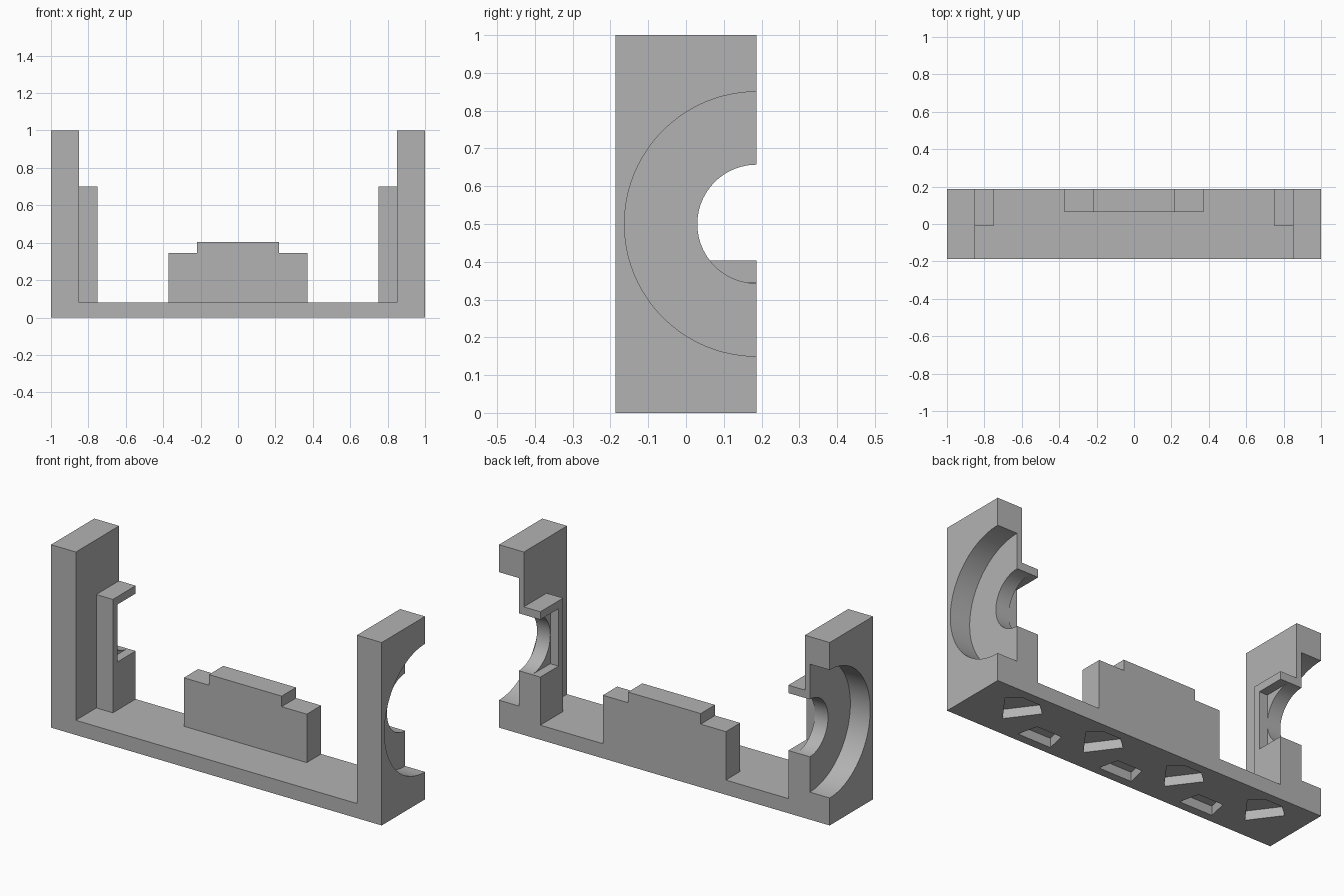
import bpy
import bmesh
import math

D = 0.187          # half depth
AXIS_Z = 0.5       # height of the round seats

cube = bpy.data.objects.get("Cube")
if cube:
    bpy.data.objects.remove(cube, do_unlink=True)

grey = bpy.data.materials.new("plain grey")
grey.use_nodes = True
grey.diffuse_color = (0.45, 0.45, 0.45, 1)
grey.node_tree.nodes["Principled BSDF"].inputs["Base Color"].default_value = grey.diffuse_color


def prism(name, points, offset):
    """Extrude a flat outline (3D points) along an offset."""
    bm = bmesh.new()
    face = bm.faces.new([bm.verts.new(p) for p in points])
    grown = bmesh.ops.extrude_face_region(bm, geom=[face])
    moved = [v for v in grown["geom"] if isinstance(v, bmesh.types.BMVert)]
    bmesh.ops.translate(bm, verts=moved, vec=offset)
    bmesh.ops.recalc_face_normals(bm, faces=bm.faces)
    mesh = bpy.data.meshes.new(name)
    bm.to_mesh(mesh)
    bm.free()
    mesh.materials.append(grey)
    obj = bpy.data.objects.new(name, mesh)
    bpy.context.collection.objects.link(obj)
    return obj


def front_prism(name, outline, y0, y1):
    return prism(name, [(x, y0, z) for x, z in outline], (0, y1 - y0, 0))


def box(name, x0, x1, y0, y1, z0, z1):
    return front_prism(name, [(x0, z0), (x1, z0), (x1, z1), (x0, z1)], y0, y1)


def disc(name, radius, x0, x1, sides=96):
    ring = [2 * math.pi * i / sides for i in range(sides)]
    return prism(name, [(x0, D + radius * math.cos(a), AXIS_Z + radius * math.sin(a))
                        for a in ring], (x1 - x0, 0, 0))


def combine(target, tool, operation):
    """Apply a boolean and drop the helper."""
    tool.hide_render = True
    mod = target.modifiers.new(operation, 'BOOLEAN')
    mod.operation, mod.solver, mod.object = operation, 'EXACT', tool
    bpy.context.view_layer.objects.active = target
    bpy.ops.object.modifier_apply(modifier=mod.name)
    bpy.data.objects.remove(tool, do_unlink=True)


# U-shaped frame: base plate and two end walls
half = [(1, 0), (1, 1), (0.85, 1), (0.85, 0.08)]
frame = front_prism("bracket_frame", half + [(-x, z) for x, z in reversed(half)], -D, D)

# Stepped centre block, sunk slightly into the base
step = [(0.372, 0.05), (0.372, 0.345), (0.22, 0.345), (0.22, 0.403)]
combine(frame, front_prism("centre_block", step + [(-x, z) for x, z in reversed(step)],
                           0.063, D), 'UNION')

for s in (1, -1):
    # Inner boss, its square pocket, round bore and wide outer recess
    combine(frame, box("inner_boss", s * 0.75, s * 0.87, -0.01, D, 0.05, 0.7), 'UNION')
    combine(frame, box("pocket_cutter", s * 0.7, s * 0.8, D - 0.157, 0.4,
                       AXIS_Z - 0.157, AXIS_Z + 0.157), 'DIFFERENCE')
    combine(frame, disc("bore_cutter", 0.157, s * 0.78, s * 1.1), 'DIFFERENCE')
    combine(frame, disc("recess_cutter", 0.35, s * 0.88, s * 1.1), 'DIFFERENCE')

# Two staggered rows of shallow pockets under the base
pointed = [(0, -0.075), (0.115, 0.08), (0.05, 0.137), (-0.05, 0.137), (-0.115, 0.08)]
flat = [(-0.1, -0.14), (0.1, -0.14), (0.075, -0.03), (-0.075, -0.03)]
for outline, centres in ((pointed, (-0.75, -0.25, 0.25, 0.75)), (flat, (-0.5, 0, 0.5))):
    for c in centres:
        combine(frame, prism("underside_cutter", [(c + x, y, -0.05) for x, y in outline],
                             (0, 0, 0.1)), 'DIFFERENCE')

# Smooth the round seats, keep the corners crisp
bpy.ops.object.select_all(action='DESELECT')
frame.select_set(True)
bpy.context.view_layer.objects.active = frame
bpy.ops.object.shade_smooth_by_angle(angle=math.radians(30))
